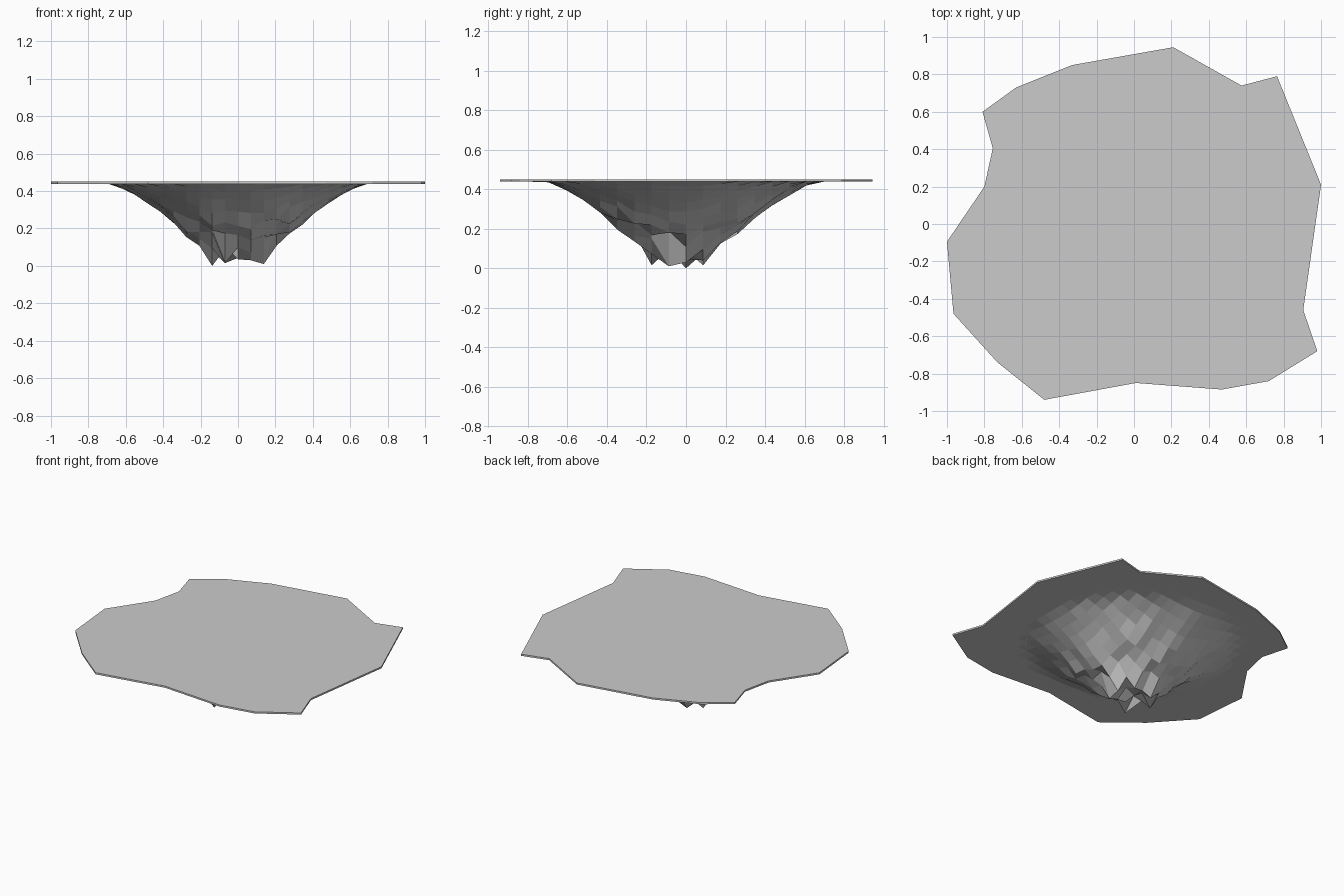
import bpy, bmesh, math, random

if "Cube" in bpy.data.objects:
    bpy.data.objects.remove(bpy.data.objects["Cube"])

random.seed(7)
TOP, UNDER = 0.45, 0.438


def finish(bm, name):
    bmesh.ops.recalc_face_normals(bm, faces=bm.faces)
    me = bpy.data.meshes.new(name)
    bm.to_mesh(me)
    bm.free()
    ob = bpy.data.objects.new(name, me)
    bpy.context.collection.objects.link(ob)
    return ob


# Thin irregular slab on top
outline = [(0.21, 0.945), (0.575, 0.74), (0.765, 0.79), (1.0, 0.21), (0.905, -0.46),
           (0.98, -0.68), (0.72, -0.84), (0.47, -0.885), (0.01, -0.85), (-0.48, -0.94),
           (-0.73, -0.74), (-0.965, -0.48), (-1.0, -0.095), (-0.8, 0.2),
           (-0.755, 0.405), (-0.81, 0.6), (-0.63, 0.73), (-0.33, 0.85)]
bm = bmesh.new()
face = bm.faces.new([bm.verts.new((x, y, UNDER)) for x, y in outline])
ext = bmesh.ops.extrude_face_region(bm, geom=[face], use_keep_orig=True)
for v in ext["geom"]:
    if isinstance(v, bmesh.types.BMVert):
        v.co.z = TOP
finish(bm, "ground_slab")

# Radial depth profile of the hanging rock: (radius, depth)
profile = [(0, 0.42), (0.14, 0.41), (0.20, 0.335), (0.27, 0.29), (0.34, 0.235),
           (0.48, 0.115), (0.60, 0.035), (0.68, 0.0)]
spikes = {(-2, 0): 0.0, (2, -1): 0.01, (-1, -2): 0.015, (0, -1): 0.035,
          (1, 1): 0.04, (-1, 1): 0.015}


def depth(r):
    for (r0, d0), (r1, d1) in zip(profile, profile[1:]):
        if r <= r1:
            return d0 + (d1 - d0) * (r - r0) / (r1 - r0)
    return 0.0


# Jagged rock as a coarse height grid hanging below the slab
SX, SY, N = 0.069, 0.087, 11
bm = bmesh.new()
grid = {}
for i in range(-N, N + 1):
    for j in range(-N, N + 1):
        x, y = i * SX, j * SY
        r = math.hypot(x, y + 0.025)
        ridge = 0.05 * math.sin(9 * math.atan2(y + 0.03, x + 0.02))
        k = random.uniform(0.80, 1.0) + ridge
        z = UNDER - depth(r) * min(k, 1.0)
        z = spikes.get((i, j), max(z, 0.03))
        grid[i, j] = bm.verts.new((x, y, z))
for i in range(-N, N):
    for j in range(-N, N):
        q = [grid[i, j], grid[i, j + 1], grid[i + 1, j + 1], grid[i + 1, j]]
        if min(v.co.z for v in q) < UNDER - 0.0005:
            bm.faces.new(q)
bmesh.ops.delete(bm, geom=[v for v in bm.verts if not v.link_faces], context='VERTS')
finish(bm, "hanging_rock")
